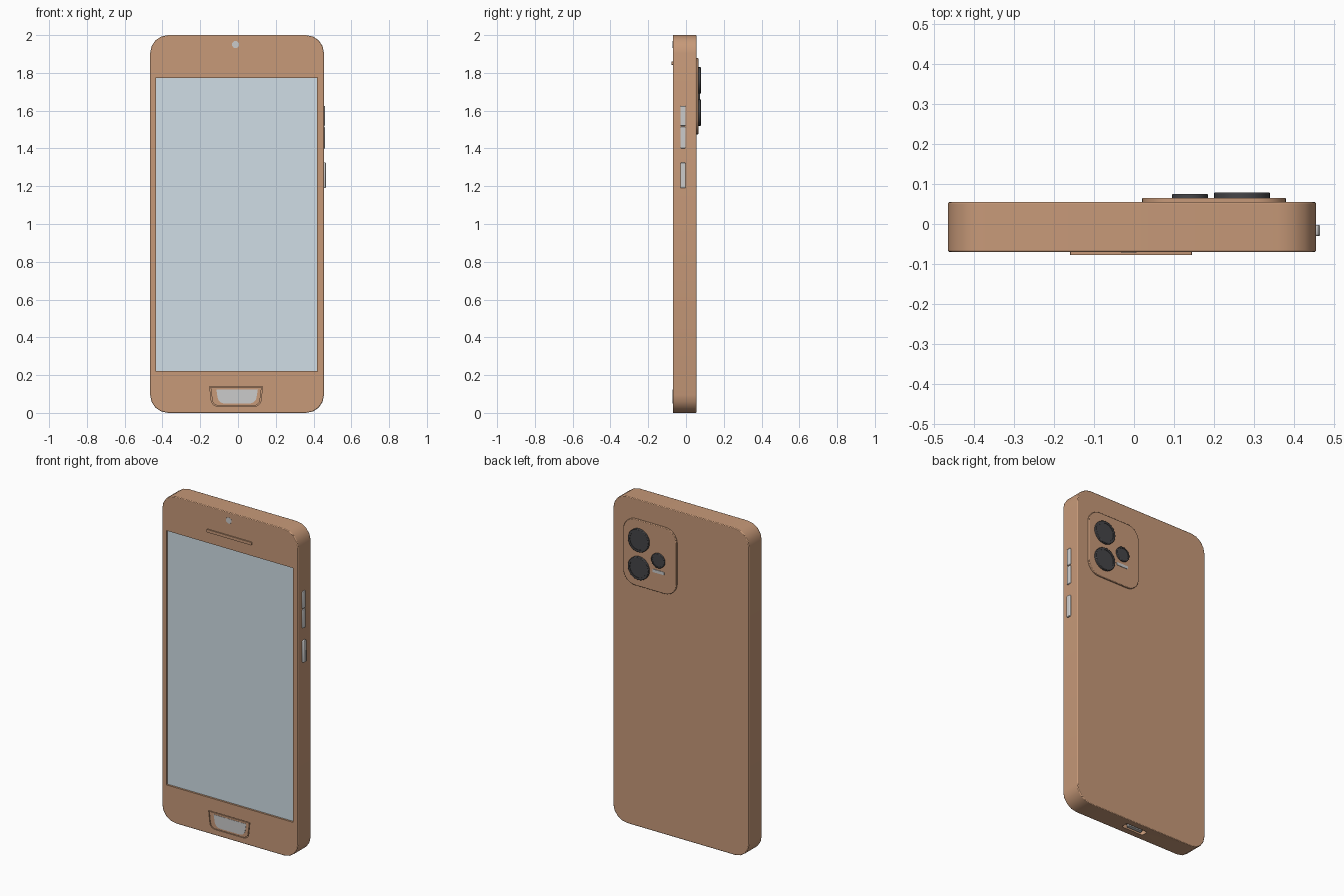
import bpy, bmesh, math
from mathutils import Vector

if "Cube" in bpy.data.objects:
    bpy.data.objects.remove(bpy.data.objects["Cube"])


def material(name, rgb):
    m = bpy.data.materials.new(name)
    m.diffuse_color = (*rgb, 1)
    m.use_nodes = True
    m.node_tree.nodes["Principled BSDF"].inputs["Base Color"].default_value = m.diffuse_color
    return m


BROWN = material("brown", (0.57, 0.32, 0.19))
GLASS = material("glass", (0.63, 0.73, 0.79))
DARK = material("dark", (0.06, 0.06, 0.065))


def rounded(pts, radii, seg):
    """Round each corner of a 2D polygon with an arc-like curve."""
    out = []
    for i, (p, r) in enumerate(zip(pts, radii)):
        p = Vector(p)
        if r == 0:
            out.append(p)
            continue
        a = p + (Vector(pts[i - 1]) - p).normalized() * r
        b = p + (Vector(pts[(i + 1) % len(pts)]) - p).normalized() * r
        c = a + b - p
        for k in range(seg + 1):
            t = math.pi / 2 * k / seg
            out.append(c + (a - c) * math.cos(t) + (b - c) * math.sin(t))
    return out


def rect(x0, x1, z0, z1, r=0.0, seg=4):
    return rounded([(x0, z0), (x1, z0), (x1, z1), (x0, z1)], [r] * 4, seg)


def prism(name, profile, lo, hi, axis="y", mat=None, bevel=0.0, cutter=False):
    """Extrude a 2D profile between lo and hi along the given axis."""
    place = {"x": lambda p, d: (d, p[0], p[1]),
             "y": lambda p, d: (p[0], d, p[1]),
             "z": lambda p, d: (p[0], p[1], d)}[axis]
    bm = bmesh.new()
    a = [bm.verts.new(place(p, lo)) for p in profile]
    b = [bm.verts.new(place(p, hi)) for p in profile]
    n = len(a)
    bm.faces.new(a)
    bm.faces.new(b[::-1])
    for i in range(n):
        bm.faces.new((a[i], b[i], b[(i + 1) % n], a[(i + 1) % n]))
    bmesh.ops.recalc_face_normals(bm, faces=bm.faces)
    me = bpy.data.meshes.new(name)
    bm.to_mesh(me)
    bm.free()
    ob = bpy.data.objects.new(name, me)
    bpy.context.collection.objects.link(ob)
    if mat:
        me.materials.append(mat)
    if bevel:
        mod = ob.modifiers.new("edge", "BEVEL")
        mod.width, mod.segments, mod.limit_method = bevel, 2, "ANGLE"
        mod.angle_limit = math.radians(40)
    if cutter:
        ob.hide_render = True
        ob.hide_set(True)
    else:
        bpy.ops.object.select_all(action="DESELECT")
        ob.select_set(True)
        bpy.context.view_layer.objects.active = ob
        bpy.ops.object.shade_smooth_by_angle(angle=math.radians(35))
    return ob


def circle(x, z, r, n=32):
    return [(x + r * math.cos(2 * math.pi * i / n),
             z + r * math.sin(2 * math.pi * i / n)) for i in range(n)]


def cut(target, cutter):
    mod = target.modifiers.new("pocket", "BOOLEAN")
    mod.operation, mod.object, mod.solver = "DIFFERENCE", cutter, "EXACT"


def bowl(x0, x1, z0, z1, r, taper):
    """Flat-topped outline with rounded lower corners."""
    return rounded([(x0 + taper, z0), (x1 - taper, z0), (x1, z1), (x0, z1)],
                   [r, r, 0, 0], 5)


# Body slab
FRONT, BACK = -0.07, 0.055
body = prism("body", rect(-0.465, 0.455, 0, 2, 0.095), FRONT, BACK, mat=BROWN, bevel=0.004)

# Screen pocket and glass
cut(body, prism("screen_cutter", rect(-0.435, 0.42, 0.22, 1.775), -0.1, -0.058, cutter=True))
prism("screen", rect(-0.434, 0.419, 0.221, 1.774), -0.06, -0.057, mat=GLASS)

# Home button in a shallow pocket
cut(body, prism("home_cutter", bowl(-0.15, 0.13, 0.035, 0.14, 0.03, 0.012), -0.1, -0.062, cutter=True))
prism("home_button_ring", bowl(-0.145, 0.125, 0.039, 0.136, 0.028, 0.012), -0.07, -0.06, mat=BROWN)
prism("home_button", bowl(-0.115, 0.105, 0.05, 0.125, 0.03, 0.012), -0.0715, -0.06)

# Earpiece and front camera
prism("earpiece", rect(-0.16, 0.145, 1.842, 1.86, 0.004, 2), -0.077, -0.065, mat=BROWN)
prism("front_camera", circle(-0.013, 1.95, 0.019, 16), -0.0715, -0.065)

# Side buttons
for name, z0, z1, x in (("volume_up_button", 1.52, 1.625, 0.461),
                        ("volume_down_button", 1.40, 1.515, 0.461),
                        ("power_button", 1.19, 1.325, 0.465)):
    prism(name, rect(-0.03, -0.002, z0, z1, 0.004, 2), 0.44, x, "x", bevel=0.003)

# Charging port in the bottom edge
cut(body, prism("port_cutter", rect(-0.085, 0.065, -0.03, 0.015, 0.014), -0.1, 0.025, "z", cutter=True))
prism("charging_port", rect(-0.06, 0.04, -0.018, 0.003, 0.006), 0.002, 0.03, "z")

# Rear camera plate
prism("camera_plate", rect(0.02, 0.38, 1.475, 1.88, 0.08, 8), 0.05, 0.065, mat=BROWN, bevel=0.003)

# Lenses: dark barrel with a recessed glass
for name, x, z, r, y in (("upper_lens", 0.27, 1.76, 0.07, 0.079),
                         ("lower_lens", 0.27, 1.59, 0.07, 0.079),
                         ("small_lens", 0.14, 1.67, 0.045, 0.075)):
    barrel = prism(name + "_barrel", circle(x, z, r), 0.06, y, mat=DARK, bevel=0.003)
    cut(barrel, prism(name + "_cutter", circle(x, z, r * 0.8), y - 0.004, y + 0.05, cutter=True))
    prism(name + "_glass", circle(x, z, r * 0.79), y - 0.006, y - 0.002, mat=DARK)

# Flash strip
prism("flash", rect(0.1, 0.18, 1.59, 1.608, 0.004, 2), 0.06, 0.068)
